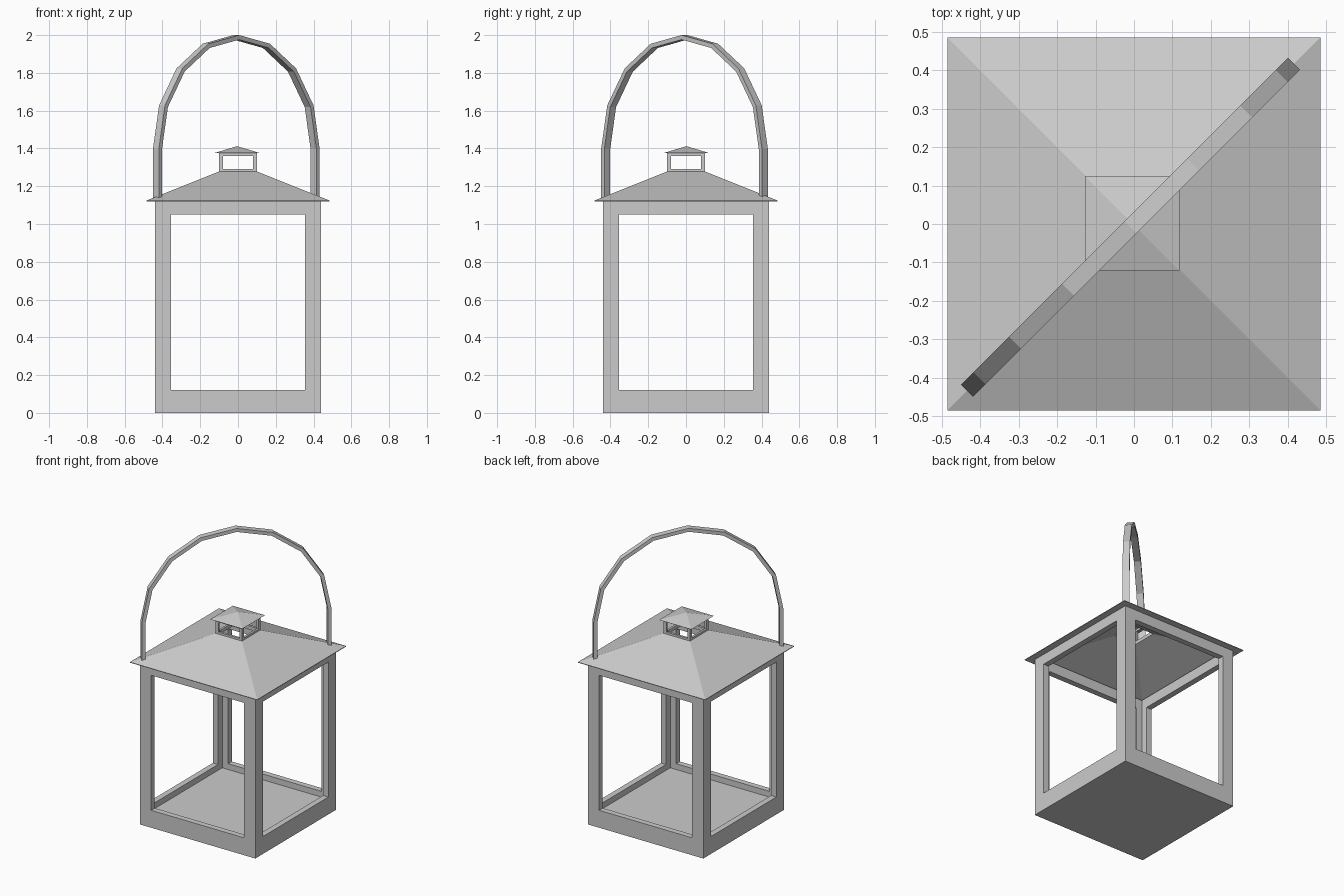
import bpy, bmesh, math
from mathutils import Vector

if "Cube" in bpy.data.objects:
    bpy.data.objects.remove(bpy.data.objects["Cube"])


def make_object(name, bm):
    bmesh.ops.recalc_face_normals(bm, faces=bm.faces)
    mesh = bpy.data.meshes.new(name)
    bm.to_mesh(mesh)
    bm.free()
    ob = bpy.data.objects.new(name, mesh)
    bpy.context.collection.objects.link(ob)
    return ob


def box(name, hx, hy, z0, z1):
    bm = bmesh.new()
    bmesh.ops.create_cube(bm, size=1)
    for v in bm.verts:
        v.co = Vector((v.co.x * 2 * hx, v.co.y * 2 * hy, z0 + (v.co.z + 0.5) * (z1 - z0)))
    return make_object(name, bm)


def cut(ob, cutters):
    for c in cutters:
        mod = ob.modifiers.new("cut", 'BOOLEAN')
        mod.operation = 'DIFFERENCE'
        mod.solver = 'EXACT'
        mod.object = c
        bpy.context.view_layer.objects.active = ob
        bpy.ops.object.modifier_apply(modifier=mod.name)
        bpy.data.objects.remove(c)


def windowed_box(name, h, z0, z1, inner, floor, win, w0, w1):
    """Open-topped square box with a window in each of its four sides."""
    ob = box(name, h, h, z0, z1)
    cut(ob, [box("cavity", inner, inner, floor, z1 + 0.1),
             box("window_x", 1, win, w0, w1),
             box("window_y", win, 1, w0, w1)])
    return ob


def bridge(bm, rings, closed):
    n = len(rings)
    for i in range(n if closed else n - 1):
        a, b = rings[i], rings[(i + 1) % n]
        for k in range(4):
            j = (k + 1) % 4
            bm.faces.new((a[k], a[j], b[j], b[k]))


# Lantern body with floor and four openings
windowed_box("lantern_body", 0.44, 0, 1.12, 0.40, 0.08, 0.355, 0.12, 1.05)

# Hollow hipped roof with a square vent hole
bm = bmesh.new()
profile = [(0.485, 1.12), (0.485, 1.124), (0.095, 1.28), (0.085, 1.28), (0.085, 1.268), (0.43, 1.12)]
bridge(bm, [[bm.verts.new((sx * r, sy * r, z)) for sx, sy in ((1, 1), (-1, 1), (-1, -1), (1, -1))]
            for r, z in profile], True)
make_object("roof", bm)

# Vent turret: no floor, so the cavity starts below it
windowed_box("vent_turret", 0.10, 1.275, 1.376, 0.085, 1.2, 0.08, 1.292, 1.36)

# Vent cap pyramid
bm = bmesh.new()
bmesh.ops.create_cone(bm, cap_ends=True, segments=4, radius1=0.123 * math.sqrt(2), radius2=0, depth=0.037)
cap = make_object("vent_cap", bm)
cap.location = (-0.005, 0.002, 1.3935)
ang = math.atan2(cap.data.vertices[0].co.y, cap.data.vertices[0].co.x)
cap.rotation_euler.z = math.pi / 4 - ang

# Diagonal carrying handle: two legs and an eight-segment arch
bm = bmesh.new()
r_out, r_in, half = 0.602, 0.578, 0.022
stations = [(0, 1.13)] + [(math.pi * i / 8, 1.398) for i in range(9)] + [(math.pi, 1.13)]
rings = []
for a, z in stations:
    rings.append([bm.verts.new((r * math.cos(a), w, z + r * math.sin(a)))
                  for r, w in ((r_out, half), (r_out, -half), (r_in, -half), (r_in, half))])
bridge(bm, rings, False)
bm.faces.new(rings[0])
bm.faces.new(rings[-1])
handle = make_object("handle", bm)
handle.rotation_euler.z = math.pi / 4
handle.location = (-0.009, -0.008, 0)
